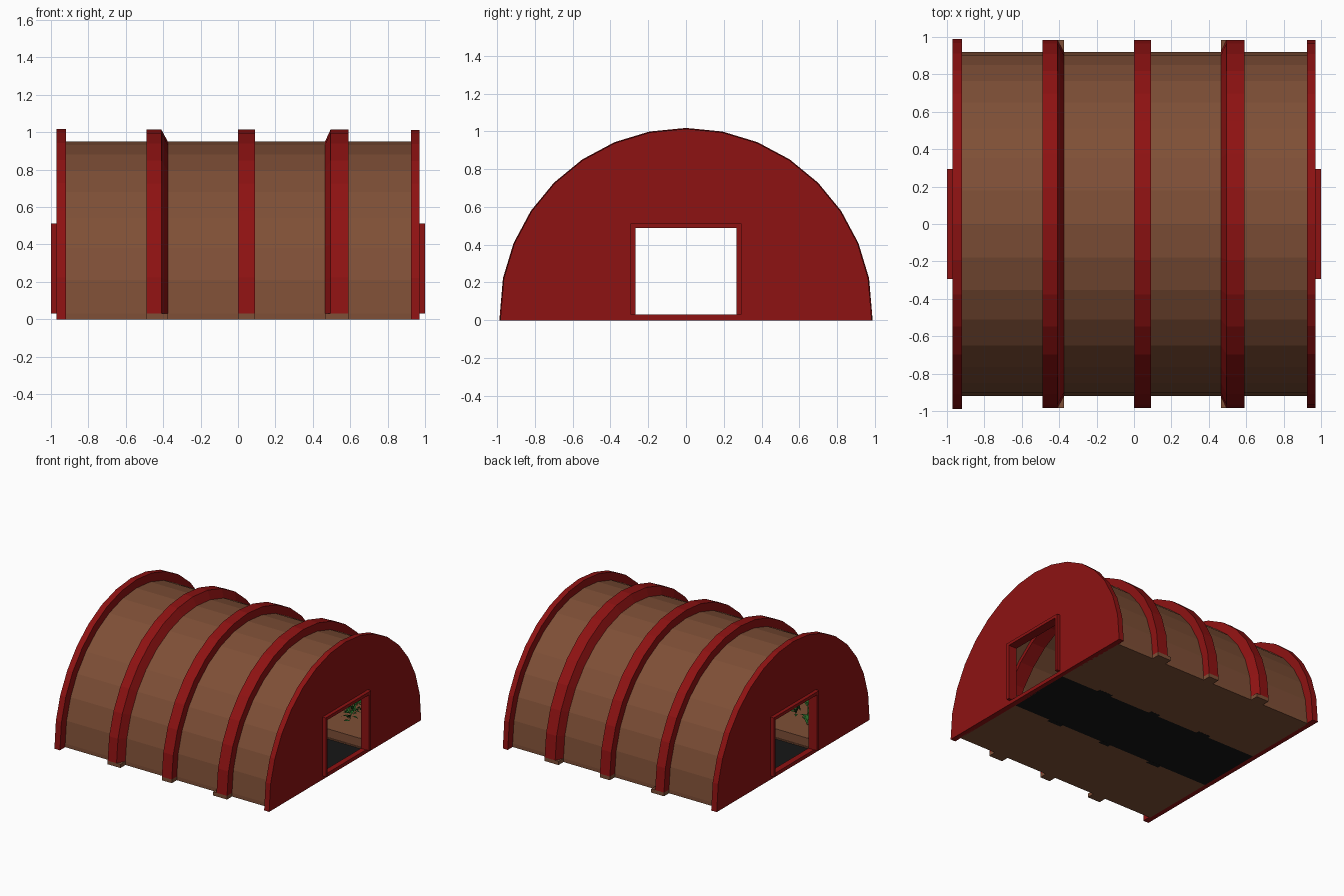
import bpy, bmesh, math, random

if "Cube" in bpy.data.objects:
    bpy.data.objects.remove(bpy.data.objects["Cube"])

random.seed(4)
BASE = 0.03          # height of the floor slab the arches spring from
SEG = 16             # facets over the half circle


def material(name, rgb):
    m = bpy.data.materials.new(name)
    m.diffuse_color = (*rgb, 1)
    m.use_nodes = True
    m.node_tree.nodes["Principled BSDF"].inputs["Base Color"].default_value = m.diffuse_color
    return m


RED = material("red_paint", (0.27, 0.006, 0.006))
BROWN = material("brown_panel", (0.21, 0.078, 0.037))
BLACK = material("dark_path", (0.008, 0.008, 0.008))
GREEN = material("leaf_green", (0.02, 0.13, 0.02))


def finish(name, bm, mat):
    bmesh.ops.recalc_face_normals(bm, faces=bm.faces)
    me = bpy.data.meshes.new(name)
    bm.to_mesh(me)
    bm.free()
    me.materials.append(mat)
    ob = bpy.data.objects.new(name, me)
    bpy.context.collection.objects.link(ob)
    return ob


def box(name, x0, x1, y0, y1, z0, z1, mat):
    bm = bmesh.new()
    bmesh.ops.create_cube(bm, size=1)
    for v in bm.verts:
        v.co = ((x0 + x1) / 2 + v.co.x * (x1 - x0),
                (y0 + y1) / 2 + v.co.y * (y1 - y0),
                (z0 + z1) / 2 + v.co.z * (z1 - z0))
    return finish(name, bm, mat)


def arch(name, section, mat):
    """Sweep a closed (x, radius) section over the half circle."""
    bm = bmesh.new()
    rings = []
    for i in range(SEG + 1):
        a = math.pi * i / SEG
        rings.append([bm.verts.new((x, r * math.cos(a), BASE + r * math.sin(a)))
                      for x, r in section])
    n = len(section)
    for a, b in zip(rings, rings[1:]):
        for j in range(n):
            k = (j + 1) % n
            bm.faces.new((a[j], a[k], b[k], b[j]))
    bm.faces.new(rings[0])
    bm.faces.new(rings[-1])
    return finish(name, bm, mat)


def mirrored_prism(name, half, x0, x1, mat):
    """Extrude a half outline (y, z) along x and mirror it across y = 0."""
    bm = bmesh.new()
    face = bm.faces.new([bm.verts.new((x0, y, z)) for y, z in half])
    ext = bmesh.ops.extrude_face_region(bm, geom=[face], use_keep_orig=True)
    for g in ext["geom"]:
        if isinstance(g, bmesh.types.BMVert):
            g.co.x = x1
    seam = [f for f in bm.faces if all(abs(v.co.y) < 1e-5 for v in f.verts)]
    bmesh.ops.delete(bm, geom=seam, context='FACES')
    ob = finish(name, bm, mat)
    mod = ob.modifiers.new("mirror", 'MIRROR')
    mod.use_axis = (False, True, False)
    return ob


# Barrel roof shell
arch("barrel_roof", [(-0.94, 0.92), (0.945, 0.92), (0.945, 0.905), (-0.94, 0.905)], BROWN)

# Three ribs, two with a chamfered flank: outer edges then base edges
ribs = [(-0.49, -0.41, -0.49, -0.375),
        (0.0, 0.09, 0.0, 0.09),
        (0.495, 0.59, 0.465, 0.59)]
for i, (o0, o1, b0, b1) in enumerate(ribs):
    arch(f"rib_{i + 1}", [(o0, 0.985), (o1, 0.985), (b1, 0.92), (b1, 0.875),
                          (b0, 0.875), (b0, 0.92)], RED)
    for s in (-1, 1):
        y0, y1 = sorted((s * 0.91, s * 0.985))
        box(f"rib_{i + 1}_foot", b0, b1, y0, y1, 0, BASE, BROWN)
        y0, y1 = sorted((s * 0.27, s * 0.305))
        box(f"path_notch_{i + 1}", b0, b1, y0, y1, -0.001, 0.02, BLACK)

# End walls with door openings and raised door frames
DOOR_W, DOOR_TOP = 0.268, 0.488
for side, x0, x1, r in (("left", -0.97, -0.92, 0.988), ("right", 0.925, 0.97, 0.983)):
    rim = []
    for i in range(SEG // 2 + 1):
        a = math.pi * i / SEG
        rim.append((r * math.cos(a) if i < SEG // 2 else 0,
                    BASE + r * math.sin(a) if i else 0))
    hole = [(0, DOOR_TOP), (DOOR_W, DOOR_TOP), (DOOR_W, BASE), (0, BASE)]
    mirrored_prism(f"{side}_end_wall", [(0, 0)] + rim + hole, x0, x1, RED)
    fx0, fx1 = (-1.0, -0.96) if side == "left" else (0.96, 1.0)
    frame = [(0, 0.513), (0.293, 0.513), (0.293, BASE), (DOOR_W, BASE),
             (DOOR_W, DOOR_TOP), (0, DOOR_TOP)]
    mirrored_prism(f"{side}_door_frame", frame, fx0, fx1, RED)

# Floor: dark path between two brown slabs with raised planting beds
box("centre_path", -0.93, 0.935, -0.28, 0.28, 0, 0.02, BLACK)
for label, s in (("front", -1), ("back", 1)):
    y0, y1 = sorted((s * 0.28, s * 0.92))
    box(f"{label}_floor", -0.93, 0.935, y0, y1, 0, BASE, BROWN)
    y0, y1 = sorted((s * 0.285, s * 0.89))
    box(f"{label}_planting_bed", -0.92, 0.925, y0, y1, BASE, 0.1, BROWN)


# Leafy plants growing on each bed
def plants(name, s):
    bm = bmesh.new()
    for _ in range(26):
        px, py = random.uniform(-0.4, 0.8), random.uniform(0.37, 0.68)
        for _ in range(16):
            a = random.uniform(0, math.tau)
            z = random.uniform(0.1, 0.3)
            d, w, h = random.uniform(0.05, 0.085), 0.012, random.uniform(0.0, 0.07)
            c, n = math.cos(a), math.sin(a)
            pts = [(0, 0, 0), (d * 0.5, w, h), (d, 0, h * 0.7), (d * 0.5, -w, h)]
            bm.faces.new([bm.verts.new((s * (px + u * c - v * n),
                                        s * (py + u * n + v * c), z + t))
                          for u, v, t in pts])
    finish(name, bm, GREEN)


plants("back_plants", 1)
plants("front_plants", -1)
